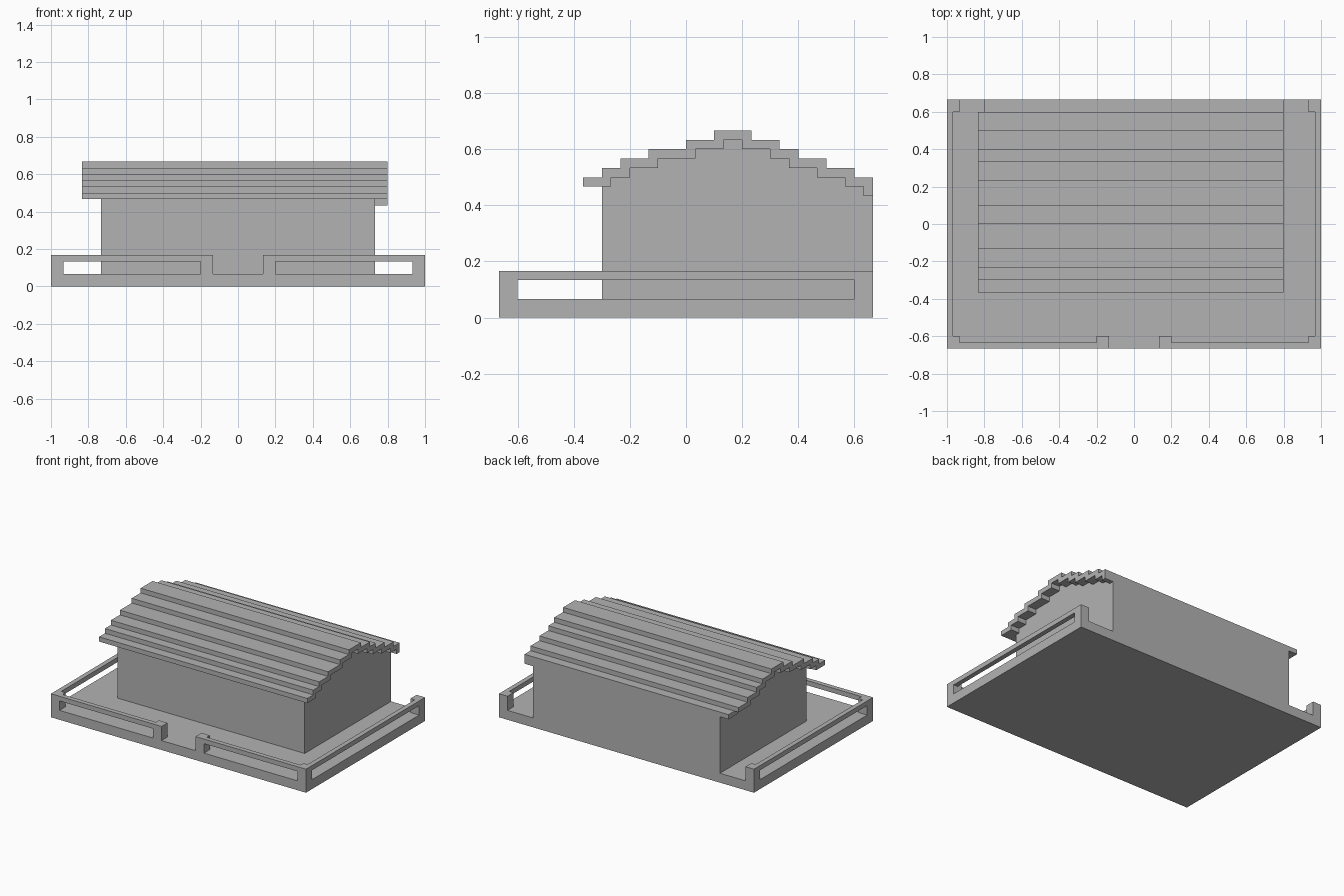
import bpy
import bmesh

if "Cube" in bpy.data.objects:
    bpy.data.objects.remove(bpy.data.objects["Cube"], do_unlink=True)

U = 1 / 30  # one building block

stone = bpy.data.materials.new("plain_grey")
stone.use_nodes = True
GREY = (0.45, 0.45, 0.45, 1)
stone.diffuse_color = GREY
stone.node_tree.nodes["Principled BSDF"].inputs["Base Color"].default_value = GREY


def finish(name, bm):
    bmesh.ops.recalc_face_normals(bm, faces=bm.faces)
    mesh = bpy.data.meshes.new(name)
    bm.to_mesh(mesh)
    bm.free()
    mesh.materials.append(stone)
    obj = bpy.data.objects.new(name, mesh)
    bpy.context.collection.objects.link(obj)
    return obj


def block(name, xs, ys, zs):
    """Box between the given limits, measured in blocks."""
    bm = bmesh.new()
    bmesh.ops.create_cube(bm, size=1)
    for v in bm.verts:
        v.co = [U * (lim[0] if c < 0 else lim[1])
                for c, lim in zip(v.co, (xs, ys, zs))]
    return finish(name, bm)


def extrude_profile(name, points, x0, x1):
    """Extrude a (y, z) outline along x."""
    bm = bmesh.new()
    face = bm.faces.new([bm.verts.new((x0 * U, y * U, z * U)) for y, z in points])
    moved = bmesh.ops.extrude_face_region(bm, geom=[face])["geom"]
    verts = [g for g in moved if isinstance(g, bmesh.types.BMVert)]
    bmesh.ops.translate(bm, verts=verts, vec=((x1 - x0) * U, 0, 0))
    return finish(name, bm)


# Ground slab
block("base", (-30, 30), (-20, 20), (0, 2))

# Fence: posts two blocks square, one-block top rails, open along the back
for side, s in (("left", 1), ("right", -1)):
    def span(a, b):
        return tuple(sorted((s * a, s * b)))
    block(f"{side}_front_post", span(28, 30), (-20, -18), (2, 5))
    block(f"{side}_back_post", span(28, 30), (18, 20), (2, 5))
    block(f"{side}_gate_post", span(4, 6), (-20, -18), (2, 5))
    block(f"{side}_side_rail", span(29, 30), (-18, 18), (4, 5))
    block(f"{side}_front_rail", span(6, 28), (-20, -19), (4, 5))

# Roof steps from front eave over the ridge to the back eave: (y0, y1, z0)
steps = [(-11, -8, 14), (-9, -6, 15), (-7, -3, 16), (-4, 1, 17), (0, 4, 18),
         (3, 7, 19),
         (6, 10, 18), (9, 12, 17), (11, 15, 16), (14, 18, 15), (17, 20, 14)]
for i, (y0, y1, z) in enumerate(steps):
    x0 = -24 if i == len(steps) - 1 else -25
    block(f"roof_step_{i + 1}", (x0, 24), (y0, y1), (z, z + 1))
block("roof_back_lip", (22, 24), (19, 20), (13, 14))

# House body with a stepped gable that follows the underside of the roof
outline = [(-9, 2), (-9, 14)]
for i, (y0, y1, z) in enumerate(steps):
    start = -9 if i == 0 else (y0 if z > steps[i - 1][2] else steps[i - 1][1])
    rising = i < len(steps) - 1 and steps[i + 1][2] > z
    end = y1 if rising or i >= 5 else y0
    if i == 0:
        outline.append((y1, z))
    elif rising:
        outline += [(steps[i - 1][1], z), (y1, z)]
    else:
        outline += [(steps[i - 1][1] if i <= 5 else y0, z),
                    (steps[i + 1][0] if i < len(steps) - 1 else y1, z)]
clean = [p for j, p in enumerate(outline) if p != outline[j - 1]]
extrude_profile("house_body", clean + [(20, 2)], -22, 22)
